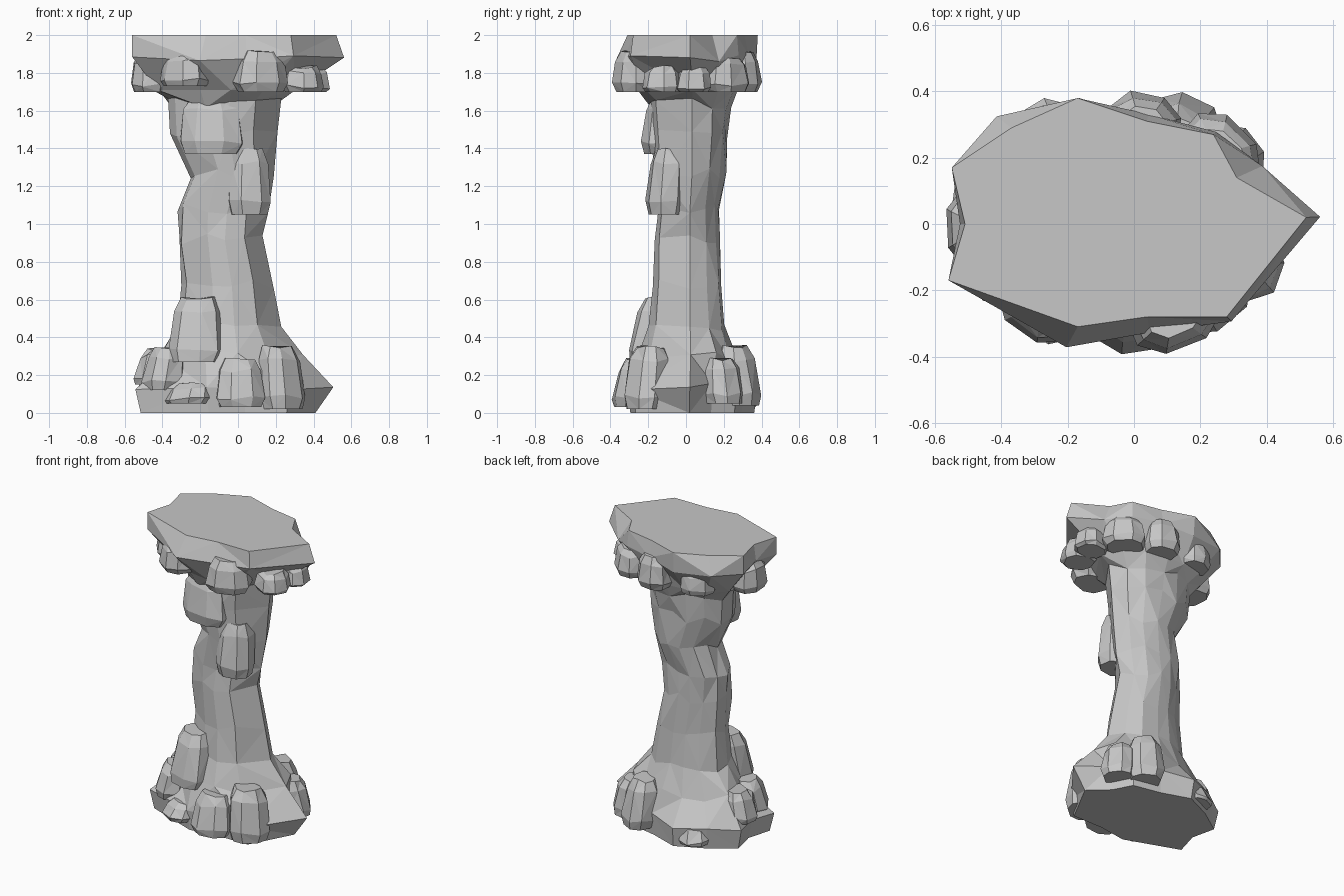
import bpy, bmesh, math, random
from mathutils import Vector

if "Cube" in bpy.data.objects:
    bpy.data.objects.remove(bpy.data.objects["Cube"])

random.seed(4)

stone = bpy.data.materials.new("grey stone")
stone.diffuse_color = (0.57, 0.57, 0.57, 1)
stone.use_nodes = True
stone.node_tree.nodes["Principled BSDF"].inputs["Base Color"].default_value = stone.diffuse_color


def loft(name, rings):
    """Skin a stack of equal-length point rings, closed at both ends."""
    bm = bmesh.new()
    rows = [[bm.verts.new(p) for p in ring] for ring in rings]
    n = len(rows[0])
    for k, (a, b) in enumerate(zip(rows, rows[1:])):
        for i in range(n):
            j = (i + 1) % n
            if (i + k) % 2:      # alternate diagonals for a chiselled look
                bm.faces.new((a[i], a[j], b[j]))
                bm.faces.new((a[i], b[j], b[i]))
            else:
                bm.faces.new((a[i], a[j], b[i]))
                bm.faces.new((a[j], b[j], b[i]))
    bm.faces.new(rows[0][::-1])
    bm.faces.new(rows[-1])
    bmesh.ops.recalc_face_normals(bm, faces=bm.faces)
    me = bpy.data.meshes.new(name)
    bm.to_mesh(me)
    bm.free()
    me.materials.append(stone)
    ob = bpy.data.objects.new(name, me)
    bpy.context.collection.objects.link(ob)


# Irregular flat cap outline, and how far the rim below flares past it
TOP = [(-.51, 0), (-.56, -.17), (-.17, -.31), (.04, -.28),
       (.28, -.28), (.52, .02), (.31, .14), (.24, .27),
       (.04, .31), (-.17, .38), (-.37, .29), (-.55, .17)]
FLARE = [1.03, 1, 1.2, 1.17, 1.05, 1.08, 1.25, 1.03, 1.07, .98, 1.12, 1]

# Shaft: height, centre x, half width, half depth
SHAFT = [(.30, -.04, .385, .25),
         (.46, -.045, .275, .20), (.68, -.055, .245, .18), (.92, -.09, .22, .17),
         (1.08, -.08, .24, .165), (1.27, -.03, .22, .185), (1.48, -.075, .285, .195),
         (1.64, -.07, .30, .21), (1.71, -.075, .38, .265)]

# Pillar: the foot repeats the cap outline, the shaft follows its bearings
bearings = [math.atan2(y / .35, x / .55) for x, y in TOP]
rings = [[(min(x * .92, .41), y * .95, 0) for x, y in TOP],
         [(x * .97, y * 1.0, .14 + random.uniform(-.02, .02)) for x, y in TOP]]
for z, cx, rx, ry in SHAFT:
    ring = []
    for i, a in enumerate(bearings):
        k = 1 if i in (0, 5) else random.uniform(.96, 1.06)
        dz = random.uniform(-.03, .03) if z < 1.7 else 0
        cy = .02 if z > 1.2 else .01
        ring.append((cx + rx * k * math.cos(a), cy + ry * k * math.sin(a), z + dz))
    rings.append(ring)
rings.append([(x * f, y * f, 1.88 + random.uniform(-.02, .02))
              for (x, y), f in zip(TOP, FLARE)])
rings.append([(x, y, 2) for x, y in TOP])
loft("pillar", rings)


def boulder(name, x, y, z0, z1, w, d, turn, lean):
    """Chunky faceted block; w along the surface, d outward, leaning inward."""
    out = Vector((math.sin(turn), -math.cos(turn), 0))
    side = Vector((math.cos(turn), math.sin(turn), 0))
    levels = []
    for f, s in ((0, .84), (.2, 1), (.78, .88), (1, .62)):
        ring = []
        for i in range(8):          # chamfered rectangle
            a = math.radians(22.5 + 45 * i)
            u = max(-.5, min(.5, .62 * math.cos(a)))
            v = max(-.5, min(.5, .62 * math.sin(a)))
            k = s * random.uniform(.94, 1.04)
            p = Vector((x, y, z0 + f * (z1 - z0)))
            p += side * (u * k * w) + out * (v * k * d - lean * f)
            if f:
                p.z += random.uniform(-.012, .012)
            ring.append(p)
        levels.append(ring)
    loft(name, levels)


def boulder_group(name, cx, cy, rx, ry, depth, lean, follow, blocks):
    """Blocks (bearing from the front, bottom, top, width) on an ellipse."""
    for deg, z0, z1, w in blocks:
        t = math.radians(deg)
        boulder(name, cx + rx * math.sin(t), cy - ry * math.cos(t),
                z0, z1, w, depth, t * follow, lean)


# Boulders around the foot
boulder_group("foot_boulder", -.04, .015, .42, .31, .20, .04, 1, [
    (7, .03, .28, .25), (41, .02, .35, .25), (-32, .05, .15, .26),
    (127, .05, .28, .20), (153, .04, .35, .22), (212, .03, .14, .20),
    (262, .15, .34, .20), (300, .12, .34, .22)])

# Boulders stuck on the shaft
boulder_group("leaning_boulder", -.06, 0, .24, .28, .21, .06, .45,
              [(-45, .27, .61, .28)])
boulder_group("shaft_boulder", -.06, 0, .165, .155, .20, .02, .2,
              [(45, 1.05, 1.40, .23), (-30, 1.37, 1.67, .33)])

# Boulders under the cap
boulder_group("cap_boulder", -.04, 0, .42, .29, .21, 0, 1, [
    (-35, 1.73, 1.91, .25), (22, 1.70, 1.91, .27), (66, 1.70, 1.83, .20),
    (98, 1.70, 1.83, .18), (136, 1.70, 1.88, .26), (171, 1.70, 1.91, .22),
    (212, 1.72, 1.88, .22), (272, 1.70, 1.89, .25)])
